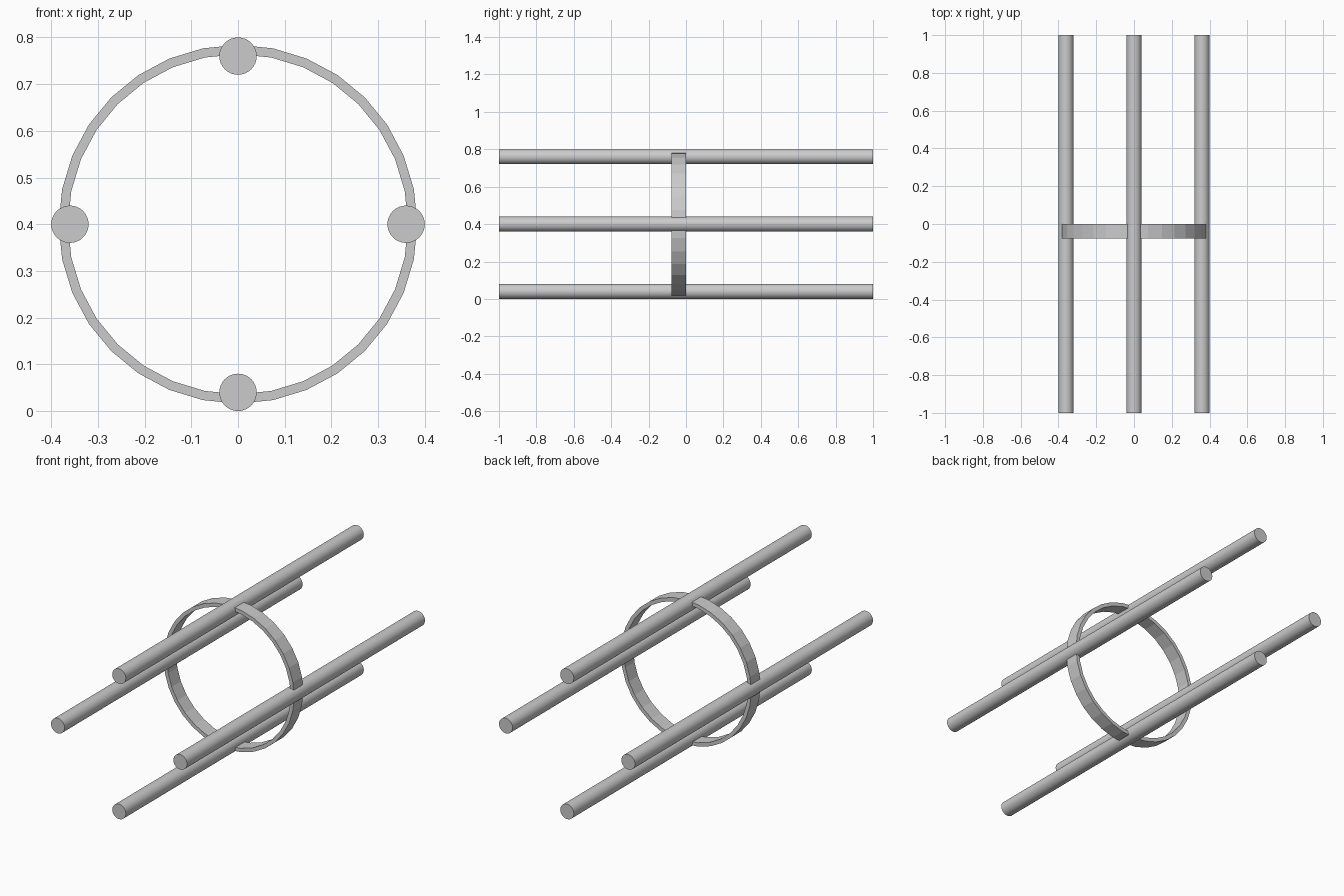
import bpy, bmesh
from math import sin, cos, pi, radians

if "Cube" in bpy.data.objects:
    bpy.data.objects.remove(bpy.data.objects["Cube"])

CENTER_Z = 0.4
ROD_RADIUS, ROD_OFFSET = 0.04, 0.36


def add_rod(name, x, z):
    bpy.ops.mesh.primitive_cylinder_add(vertices=32, radius=ROD_RADIUS, depth=2,
                                        location=(x, 0, z), rotation=(pi / 2, 0, 0))
    rod = bpy.context.object
    rod.name = name
    bpy.ops.object.shade_smooth_by_angle(angle=radians(30))


def add_ring(name, outer, inner, y_front, y_back, sides=32):
    # Rectangular section swept around the y axis
    section = [(outer, y_front), (outer, y_back), (inner, y_back), (inner, y_front)]
    bm = bmesh.new()
    loops = []
    for i in range(sides):
        a = 2 * pi * i / sides
        loops.append([bm.verts.new((r * cos(a), y, CENTER_Z + r * sin(a))) for r, y in section])
    for i in range(sides):
        p, q = loops[i], loops[(i + 1) % sides]
        for j in range(4):
            k = (j + 1) % 4
            bm.faces.new((p[j], p[k], q[k], q[j]))
    bmesh.ops.recalc_face_normals(bm, faces=bm.faces)
    mesh = bpy.data.meshes.new(name)
    bm.to_mesh(mesh)
    bm.free()
    bpy.context.collection.objects.link(bpy.data.objects.new(name, mesh))


# Four long parallel rods
for i, side in enumerate(("right", "top", "left", "bottom")):
    a = i * pi / 2
    add_rod(side + "_rod", ROD_OFFSET * cos(a), CENTER_Z + ROD_OFFSET * sin(a))

# Thin faceted hoop joining the rods
add_ring("hoop", 0.384, 0.364, -0.077, 0.0)
